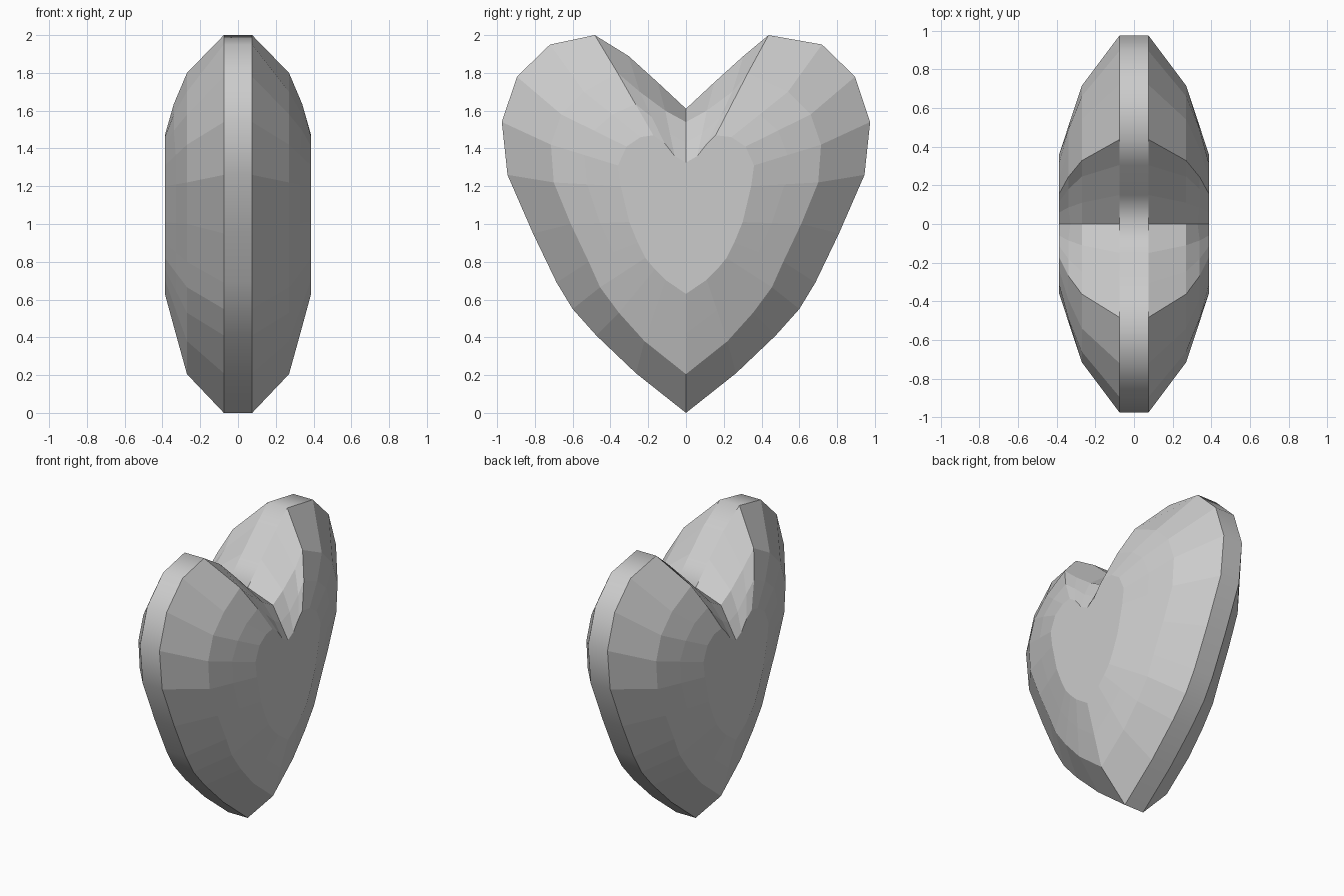
import bpy, bmesh

if "Cube" in bpy.data.objects:
    bpy.data.objects.remove(bpy.data.objects["Cube"])

# Half outlines (y, z) from bottom tip, round the lobe, to the notch
RIM = [(0, 0), (.265, .21), (.475, .41), (.60, .55), (.685, .69), (.81, .95),
       (.945, 1.26), (.975, 1.54), (.895, 1.78), (.72, 1.95), (.46, 2.0),
       (.305, 1.89), (.15, 1.75), (0, 1.61)]
MID = [(0, .205), (.22, .38), (.355, .53), (.455, .665), (.515, .80), (.61, 1.0),
       (.70, 1.22), (.715, 1.42), (.66, 1.58), (.54, 1.70), (.345, 1.80),
       (.245, 1.70), (.11, 1.60), (0, 1.54)]
CAP = [(0, .63), (.11, .705), (.165, .76), (.215, .82), (.255, .90), (.30, 1.01),
       (.345, 1.20), (.36, 1.31), (.315, 1.41), (.24, 1.46), (.165, 1.47),
       (.115, 1.43), (.06, 1.36), (0, 1.325)]
STEP = [((a + c) / 2, (b + d) / 2) for (a, b), (c, d) in zip(MID, CAP)]


def heart_loop(bm, half, x, bulge=0.0):
    """Closed heart outline; the two lobe peaks differ slightly."""
    s = 1 if x > 0 else -1
    last = len(half) - 1
    order = [(i, 1) for i in range(last + 1)] + [(i, -1) for i in range(last - 1, 0, -1)]
    verts = []
    for i, side in order:
        y, z = half[i]
        if i == 10:
            y *= 1 - .05 * side
        verts.append(bm.verts.new((x + (s * bulge if 8 <= i <= 12 else 0), side * y, z)))
    return verts


# Faceted heart: rim band, bevelled rings and a flat cap on both sides
bm = bmesh.new()
layers = [(CAP, .387, 0), (STEP, .329, .011), (MID, .27, 0), (RIM, .075, 0)]
loops = [heart_loop(bm, h, -x, b) for h, x, b in layers]
loops += [heart_loop(bm, h, x, b) for h, x, b in reversed(layers)]
for k, (a, b) in enumerate(zip(loops, loops[1:])):
    for i in range(len(a)):
        j = (i + 1) % len(a)
        face = bm.faces.new((a[i], a[j], b[j], b[i]))
        face.smooth = k == 3          # only the rim band is smooth
bm.faces.new(loops[0])
bm.faces.new(loops[-1])
bmesh.ops.recalc_face_normals(bm, faces=bm.faces)

# Keep the bottom tip of the rim crisp
tip = bm.edges.get((loops[3][0], loops[4][0]))
tip.smooth = False

mesh = bpy.data.meshes.new("heart")
bm.to_mesh(mesh)
bm.free()
bpy.context.collection.objects.link(bpy.data.objects.new("heart", mesh))
